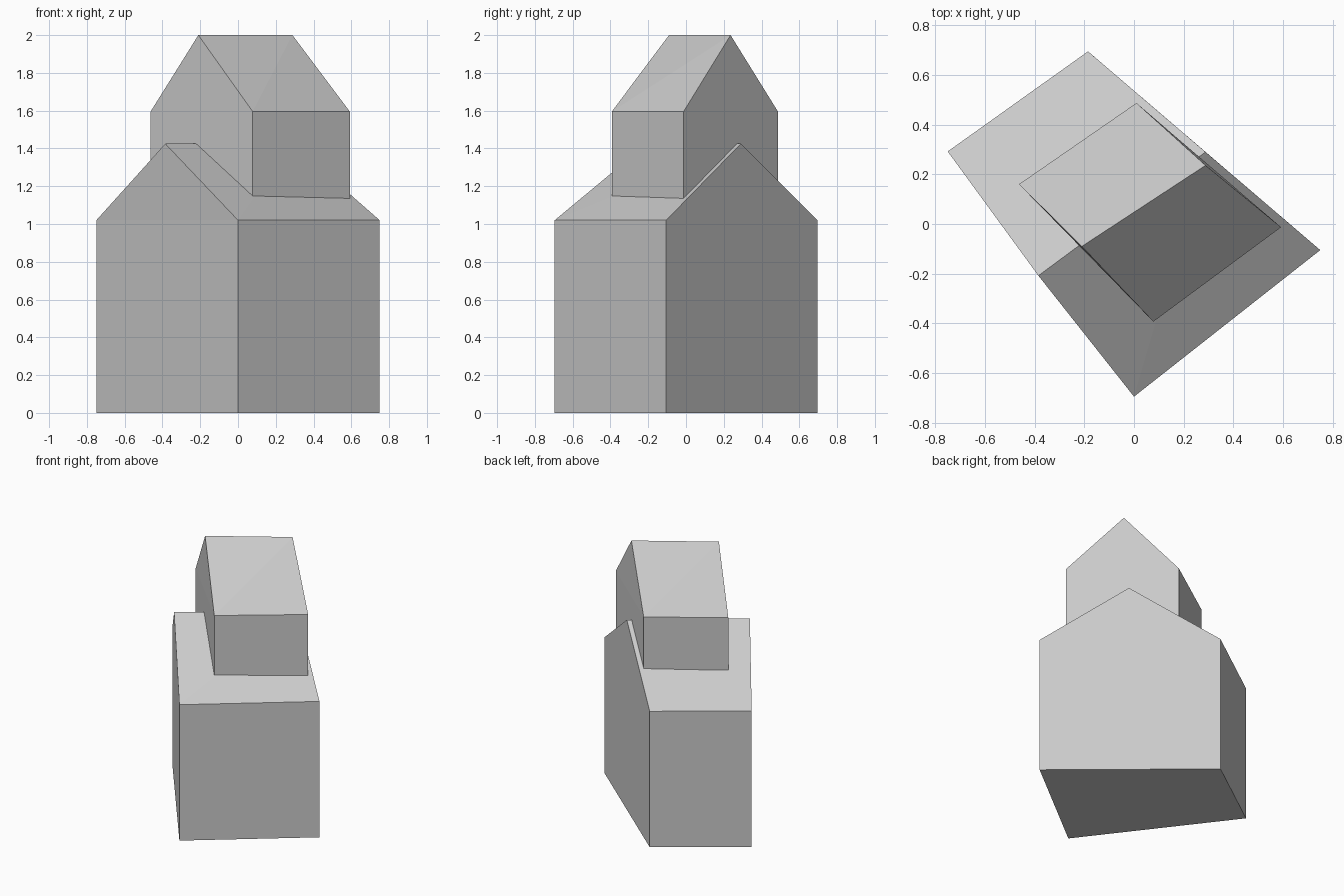
import bpy
import bmesh

if "Cube" in bpy.data.objects:
    bpy.data.objects.remove(bpy.data.objects["Cube"])


def gabled_block(name, corners, ridge, z_base, z_eave, z_ridge):
    """Corners run around the plan; gables stand on edges 3-0 and 1-2."""
    bm = bmesh.new()
    base = [bm.verts.new((x, y, z_base)) for x, y in corners]
    eave = [bm.verts.new((x, y, z_eave)) for x, y in corners]
    r0, r1 = [bm.verts.new((x, y, z_ridge)) for x, y in ridge]
    bm.faces.new(base[::-1])
    for i in range(4):
        j = (i + 1) % 4
        bm.faces.new((base[i], base[j], eave[j], eave[i]))
    # gable ends and the two roof slopes
    bm.faces.new((eave[3], eave[0], r0))
    bm.faces.new((eave[1], eave[2], r1))
    bm.faces.new((eave[0], eave[1], r1, r0))
    bm.faces.new((eave[2], eave[3], r0, r1))
    bmesh.ops.triangulate(bm, faces=bm.faces[:])
    bmesh.ops.recalc_face_normals(bm, faces=bm.faces[:])
    mesh = bpy.data.meshes.new(name)
    bm.to_mesh(mesh)
    bm.free()
    obj = bpy.data.objects.new(name, mesh)
    bpy.context.collection.objects.link(obj)
    return obj


# Wide lower house
house = gabled_block(
    "house_body",
    [(0.0, -0.695), (0.75, -0.105), (-0.185, 0.695), (-0.75, 0.292)],
    [(-0.385, -0.208), (0.288, 0.29)], 0.0, 1.02, 1.425)

# Smaller upper storey growing out of the lower roof
upper = gabled_block(
    "upper_storey",
    [(0.078, -0.393), (0.592, -0.013), (0.01, 0.487), (-0.463, 0.16)],
    [(-0.21, -0.09), (0.288, 0.236)], 0.6, 1.595, 2.0)

# Fuse both into one clean shell
union = house.modifiers.new("join_upper", 'BOOLEAN')
union.operation = 'UNION'
union.solver = 'EXACT'
union.object = upper
bpy.context.view_layer.objects.active = house
bpy.ops.object.modifier_apply(modifier=union.name)
bpy.data.objects.remove(upper)
